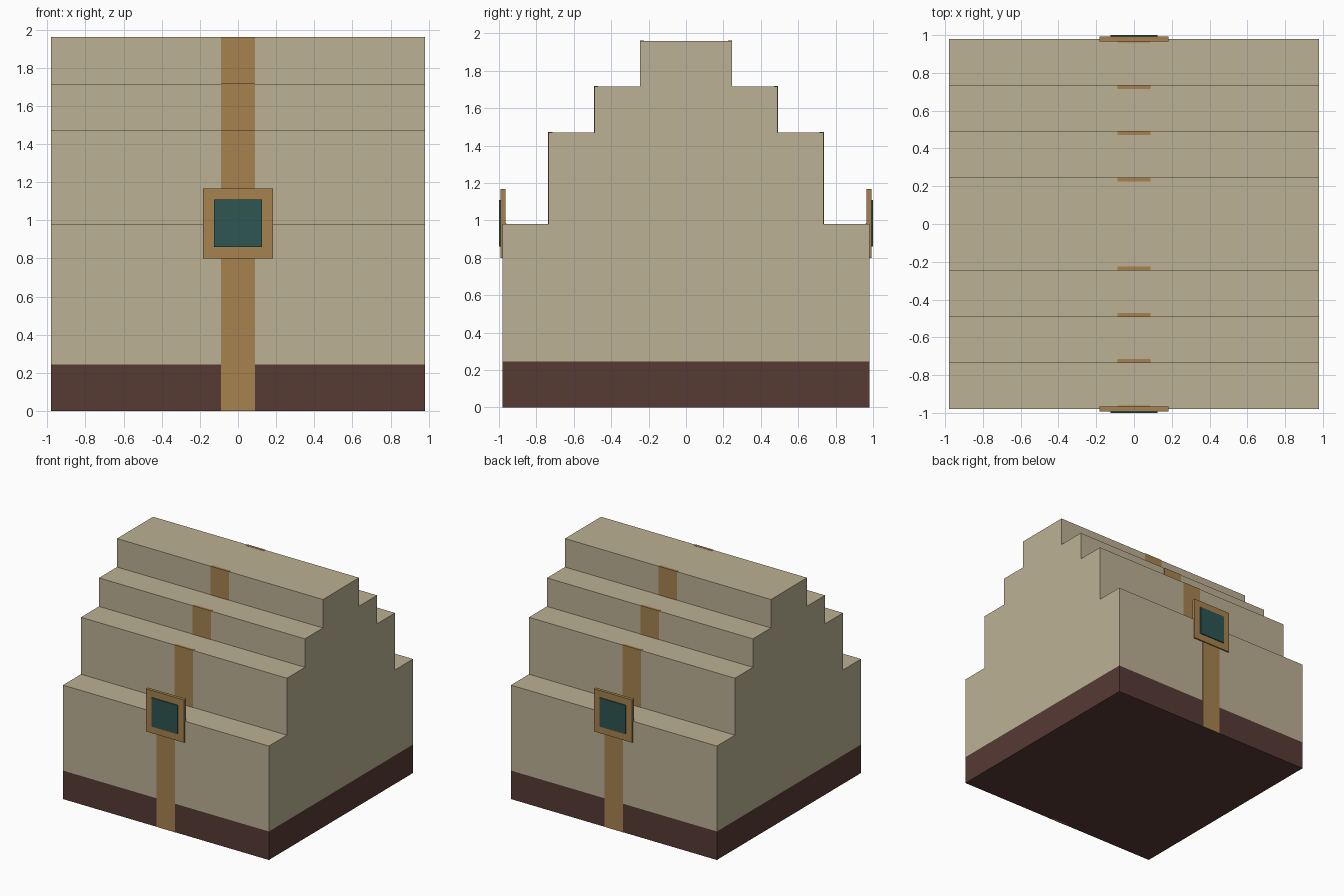
import bpy, bmesh

cube = bpy.data.objects.get("Cube")
if cube:
    bpy.data.objects.remove(cube, do_unlink=True)


def material(name, rgb):
    mat = bpy.data.materials.new(name)
    mat.use_nodes = True
    mat.diffuse_color = (*rgb, 1)
    mat.node_tree.nodes["Principled BSDF"].inputs["Base Color"].default_value = (*rgb, 1)
    return mat


sand = material("sand", (0.50, 0.44, 0.295))
brown = material("dark brown", (0.095, 0.042, 0.034))
bronze = material("bronze", (0.38, 0.225, 0.078))
teal = material("deep teal", (0.026, 0.092, 0.085))


def make_object(name, bm, *mats):
    bmesh.ops.recalc_face_normals(bm, faces=bm.faces)
    mesh = bpy.data.meshes.new(name)
    bm.to_mesh(mesh)
    bm.free()
    for mat in mats:
        mesh.materials.append(mat)
    obj = bpy.data.objects.new(name, mesh)
    bpy.context.collection.objects.link(obj)
    return obj


def box(name, half_x, y_range, z_range, mat):
    bm = bmesh.new()
    bmesh.ops.create_cube(bm, size=1)
    for v in bm.verts:
        v.co.x *= 2 * half_x
        v.co.y = y_range[v.co.y > 0]
        v.co.z = z_range[v.co.z > 0]
    return make_object(name, bm, mat)


# Each step: half depth and top height
HALF = 0.98
BASE_TOP = 0.245
steps = [(0.98, 0.98), (0.735, 1.47), (0.49, 1.715), (0.245, 1.96)]

# Stepped body, extruded across x from its side profile
profile, bottom = [], 0
for depth, top in steps:
    profile += [(depth, bottom), (depth, top)]
    bottom = top
profile += [(-y, z) for y, z in reversed(profile)]
bm = bmesh.new()
side = bm.faces.new([bm.verts.new((-HALF, y, z)) for y, z in profile])
grown = bmesh.ops.extrude_face_region(bm, geom=[side], use_keep_orig=True)
for item in grown["geom"]:
    if isinstance(item, bmesh.types.BMVert):
        item.co.x = HALF

# Dark band around the foot of the body
bmesh.ops.bisect_plane(bm, geom=bm.verts[:] + bm.edges[:] + bm.faces[:],
                       plane_co=(0, 0, BASE_TOP), plane_no=(0, 0, 1))
for face in bm.faces:
    face.material_index = int(max(v.co.z for v in face.verts) < BASE_TOP + 0.01)
make_object("stepped_body", bm, sand, brown)

# Inlaid straps on every riser, and a clasp on front and back
for label, sign in (("front", -1), ("back", 1)):
    def span(inner, outer):
        return sorted((sign * inner, sign * outer))

    bottom = 0
    for i, (depth, top) in enumerate(steps):
        box(f"{label}_strap_{i + 1}", 0.088, span(depth - 0.02, depth + 0.002),
            (bottom, top + 0.002), bronze)
        bottom = top
    box(f"{label}_clasp_plate", 0.183, span(0.965, 0.992), (0.80, 1.167), bronze)
    box(f"{label}_clasp_gem", 0.125, span(0.991, 1.0), (0.86, 1.108), teal)
